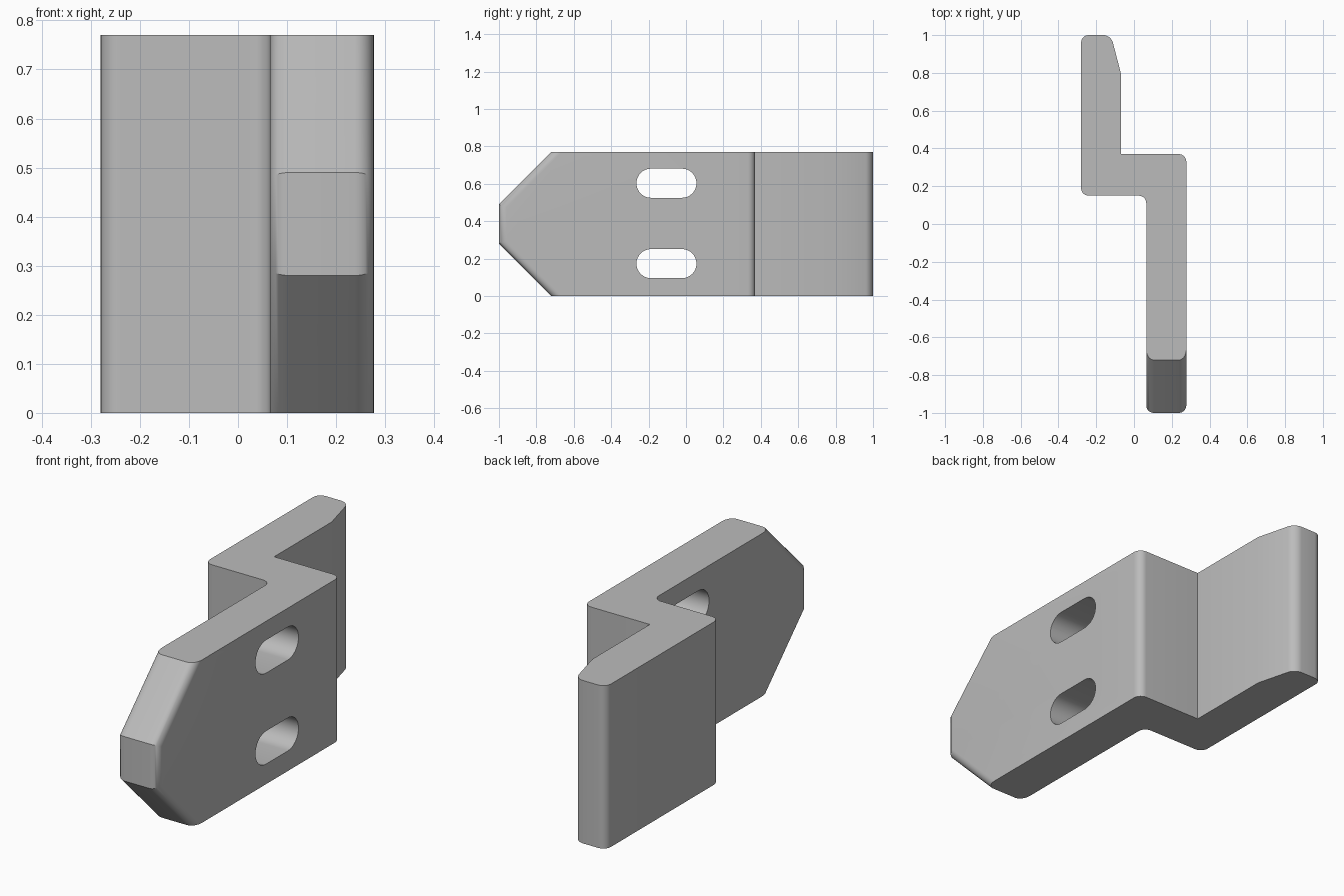
import bpy, bmesh, math
from mathutils import Vector

cube = bpy.data.objects.get("Cube")
if cube:
    bpy.data.objects.remove(cube, do_unlink=True)

HEIGHT = 0.77
RADIUS = 0.04
TIP_LOW, TIP_HIGH = 0.28, 0.49

grey = bpy.data.materials.new("plain grey")
grey.use_nodes = True
colour = (0.5, 0.5, 0.5, 1)
grey.diffuse_color = colour
grey.node_tree.nodes["Principled BSDF"].inputs["Base Color"].default_value = colour


def extruded(name, points, direction):
    """Closed outline pushed along a direction into a solid."""
    bm = bmesh.new()
    face = bm.faces.new([bm.verts.new(p) for p in points])
    new = bmesh.ops.extrude_face_region(bm, geom=[face])["geom"]
    verts = [v for v in new if isinstance(v, bmesh.types.BMVert)]
    bmesh.ops.translate(bm, verts=verts, vec=direction)
    bmesh.ops.recalc_face_normals(bm, faces=bm.faces)
    mesh = bpy.data.meshes.new(name)
    mesh.materials.append(grey)
    obj = bpy.data.objects.new(name, mesh)
    bpy.context.collection.objects.link(obj)
    return obj, bm


# Stepped bracket: Z-shaped plan, True marks the rounded corners
plan = [(0.065, -1, False), (0.277, -1, False), (0.277, 0.37, True),
        (-0.07, 0.37, False), (-0.07, 0.8, False), (-0.122, 1, True),
        (-0.28, 1, True), (-0.28, 0.15, True), (0.065, 0.15, True)]
bracket, bm = extruded("bracket", [(x, y, 0) for x, y, r in plan], (0, 0, HEIGHT))

# Sloped cuts above and below the front tip
for z, side in ((TIP_HIGH, 1), (TIP_LOW, -1)):
    cut = bmesh.ops.bisect_plane(
        bm, geom=bm.verts[:] + bm.edges[:] + bm.faces[:], dist=1e-5,
        plane_co=(0, -1, z), plane_no=(0, -1, side), clear_outer=True)
    rim = [e for e in cut["geom_cut"] if isinstance(e, bmesh.types.BMEdge)]
    bmesh.ops.edgeloop_fill(bm, edges=rim)
bmesh.ops.recalc_face_normals(bm, faces=bm.faces)

# Round the marked upright edges and the two side rims of the tip
corners = [Vector((x, y)) for x, y, r in plan if r]


def is_rounded(edge):
    a, b = (v.co for v in edge.verts)
    if abs(a.x - b.x) > 1e-4:
        return False
    if max(a.y, b.y) < -0.5:
        return True
    upright = abs(a.y - b.y) < 1e-4
    return upright and any((a.xy - c).length < 1e-3 for c in corners)


bmesh.ops.bevel(bm, geom=[e for e in bm.edges if is_rounded(e)], offset=RADIUS,
                offset_type='OFFSET', segments=8, profile=0.5, affect='EDGES',
                clamp_overlap=False)
bm.to_mesh(bracket.data)
bm.free()

# Two rounded mounting slots through the front leg
for name, z in (("lower_slot", 0.173), ("upper_slot", 0.603)):
    outline = []
    for y, start in ((-0.022, -90), (-0.187, 90)):
        for i in range(17):
            a = math.radians(start + i * 180 / 16)
            outline.append((0, y + 0.078 * math.cos(a), z + 0.078 * math.sin(a)))
    cutter, bm = extruded(name, outline, (0.4, 0, 0))
    bm.to_mesh(cutter.data)
    bm.free()
    cutter.hide_render = True
    bpy.context.view_layer.objects.active = bracket
    mod = bracket.modifiers.new(name, 'BOOLEAN')
    mod.operation = 'DIFFERENCE'
    mod.solver = 'EXACT'
    mod.object = cutter
    bpy.ops.object.modifier_apply(modifier=mod.name)
    bpy.data.objects.remove(cutter, do_unlink=True)

# Smooth rounded edges, keep the flat edges crisp
bpy.ops.object.select_all(action='DESELECT')
bracket.select_set(True)
bpy.context.view_layer.objects.active = bracket
bpy.ops.object.shade_smooth_by_angle(angle=math.radians(30))
